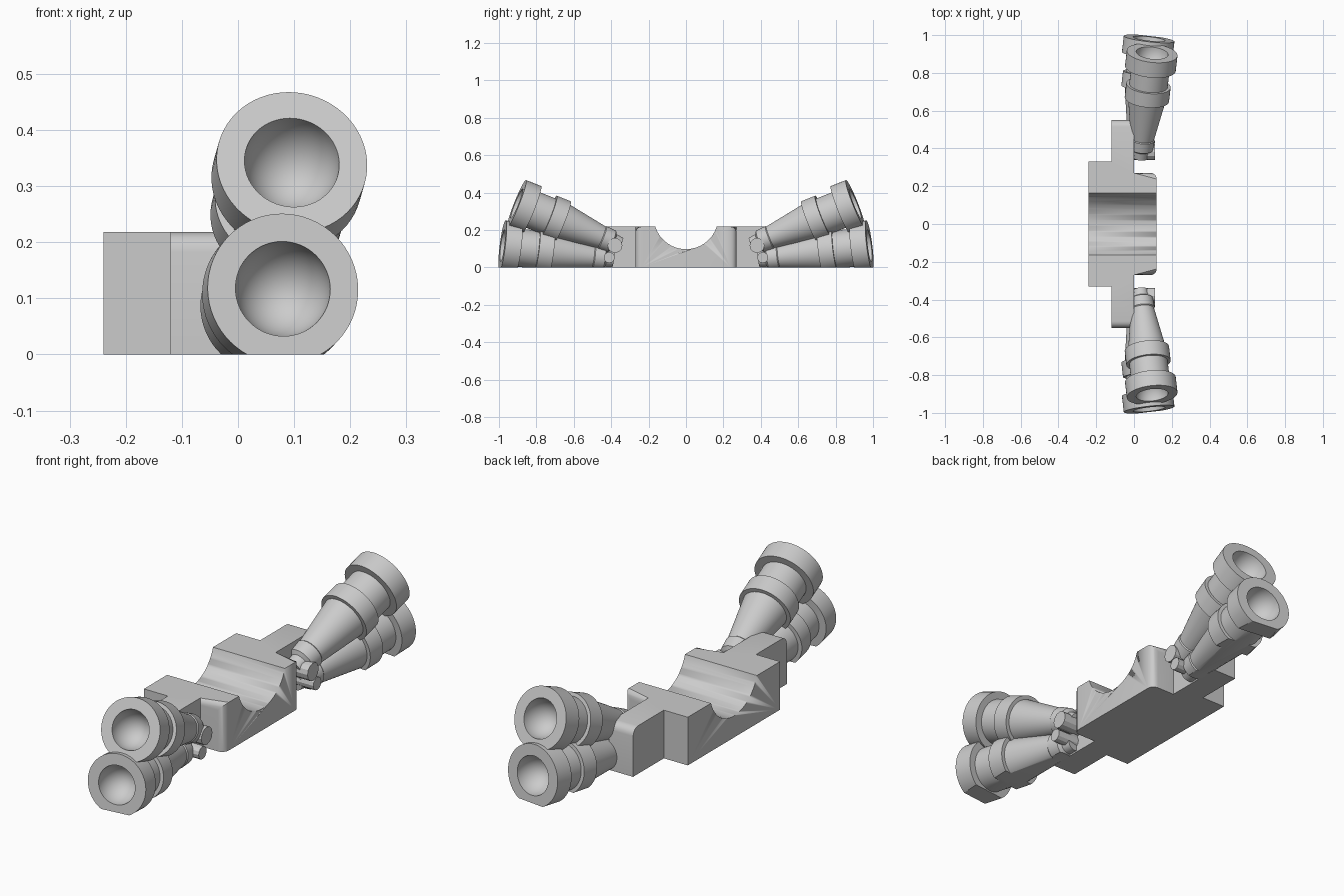
import bpy, bmesh, math
from mathutils import Vector, Matrix

if "Cube" in bpy.data.objects:
    bpy.data.objects.remove(bpy.data.objects["Cube"])

grey = bpy.data.materials.new("plain grey")
grey.diffuse_color = (0.6, 0.6, 0.6, 1)
grey.use_nodes = True
grey.node_tree.nodes["Principled BSDF"].inputs["Base Color"].default_value = grey.diffuse_color


def make(name, bm, angle=30):
    bmesh.ops.recalc_face_normals(bm, faces=bm.faces[:])
    me = bpy.data.meshes.new(name)
    bm.to_mesh(me)
    bm.free()
    ob = bpy.data.objects.new(name, me)
    bpy.context.collection.objects.link(ob)
    me.materials.append(grey)
    bpy.ops.object.select_all(action='DESELECT')
    ob.select_set(True)
    bpy.context.view_layer.objects.active = ob
    bpy.ops.object.shade_smooth_by_angle(angle=math.radians(angle))
    return ob


def cylinder(bm, p, direction, r, length, seg):
    m = Matrix.Translation(p) @ Vector(direction).to_track_quat('Z', 'Y').to_matrix().to_4x4()
    bmesh.ops.create_cone(bm, cap_ends=True, segments=seg, radius1=r, radius2=r,
                          depth=length, matrix=m)


# Stepped mounting block, extruded from its plan outline
half = [(0.12, 0.27), (0.0, 0.27), (0.0, 0.55), (-0.12, 0.55), (-0.12, 0.33), (-0.24, 0.33)]
plan = half + [(x, -y) for x, y in reversed(half)]
H = 0.218
bm = bmesh.new()
base = bm.faces.new([bm.verts.new((x, y, 0)) for x, y in plan])
ext = bmesh.ops.extrude_face_region(bm, geom=[base])
bmesh.ops.translate(bm, verts=[v for v in ext['geom'] if isinstance(v, bmesh.types.BMVert)],
                    vec=(0, 0, H))


def pick(test):
    return [e for e in bm.edges if test((e.verts[0].co + e.verts[1].co) / 2)]


# Rounded front corners, rounded pad ends and sloped wing ends
bmesh.ops.bevel(bm, geom=pick(lambda c: (c.x > 0.11 and abs(c.y) > 0.26) or
                              (0.01 < c.x and abs(c.y) > 0.26 and c.z > 0.2)),
                offset=0.032, segments=6, profile=0.5, affect='EDGES')
bmesh.ops.bevel(bm, geom=pick(lambda c: abs(c.y) > 0.54 and c.z > 0.2),
                offset=0.035, segments=4, profile=0.5, affect='EDGES')
block = make("mounting_block", bm)

# Half-round trough across the block
bm = bmesh.new()
cylinder(bm, (0, 0, 0.27), (1, 0, 0), 0.172, 1.0, 96)
cutter = make("trough_cutter", bm)
cutter.hide_render = True
cutter.hide_viewport = True
cut = block.modifiers.new("trough", 'BOOLEAN')
cut.operation = 'DIFFERENCE'
cut.solver = 'EXACT'
cut.object = cutter

# Barrel profile: (radius, distance back from the mouth), dished bore first
BORE = [(0.085 * math.sin(t * math.pi / 24), 0.1 * math.cos(t * math.pi / 24)) for t in range(13)]
BODY = [(0.135, 0), (0.135, 0.087), (0.102, 0.087), (0.102, 0.185), (0.118, 0.185),
        (0.118, 0.265), (0.1, 0.265), (0.062, 0.49), (0.066, 0.495), (0.062, 0.55),
        (0.045, 0.56), (0.04, 0.6), (0, 0.6)]


def barrel(name, mouth, yaw, pitch, side):
    yaw, pitch = math.radians(yaw), math.radians(pitch)
    axis = Vector((math.sin(yaw) * math.cos(pitch), side * math.cos(yaw) * math.cos(pitch),
                   math.sin(pitch)))
    bm = bmesh.new()
    vs = [bm.verts.new((r, 0, -s)) for r, s in BORE + BODY]
    es = [bm.edges.new(p) for p in zip(vs, vs[1:])]
    bmesh.ops.spin(bm, geom=vs + es, cent=(0, 0, 0), axis=(0, 0, 1), angle=math.tau,
                   steps=64, use_duplicate=False)
    bmesh.ops.remove_doubles(bm, verts=bm.verts[:], dist=1e-5)
    place = Matrix.Translation((mouth[0], side * mouth[1], mouth[2]))
    bm.transform(place @ axis.to_track_quat('Z', 'Y').to_matrix().to_4x4())
    # Trim flat on the ground
    bmesh.ops.bisect_plane(bm, geom=bm.verts[:] + bm.edges[:] + bm.faces[:],
                           plane_co=(0, 0, 0), plane_no=(0, 0, 1), clear_inner=True)
    rim = [e for e in bm.edges if e.is_boundary]
    if rim:
        bmesh.ops.holes_fill(bm, edges=rim, sides=0)
    make(name, bm)


for side, label in ((-1, "front"), (1, "back")):
    barrel(label + "_upper_barrel", (0.096, 0.905, 0.342), 6.5, 21.6, side)
    barrel(label + "_lower_barrel", (0.08, 0.981, 0.117), 6.5, 7, side)
    # Pivot knobs at the barrel roots
    for part, y, z, r in (("upper", 0.38, 0.118, 0.04), ("lower", 0.41, 0.053, 0.029)):
        bm = bmesh.new()
        cylinder(bm, (0.055, side * y, z), (1, 0, 0), r, 0.11, 12)
        make(f"{label}_{part}_knob", bm, 25)
